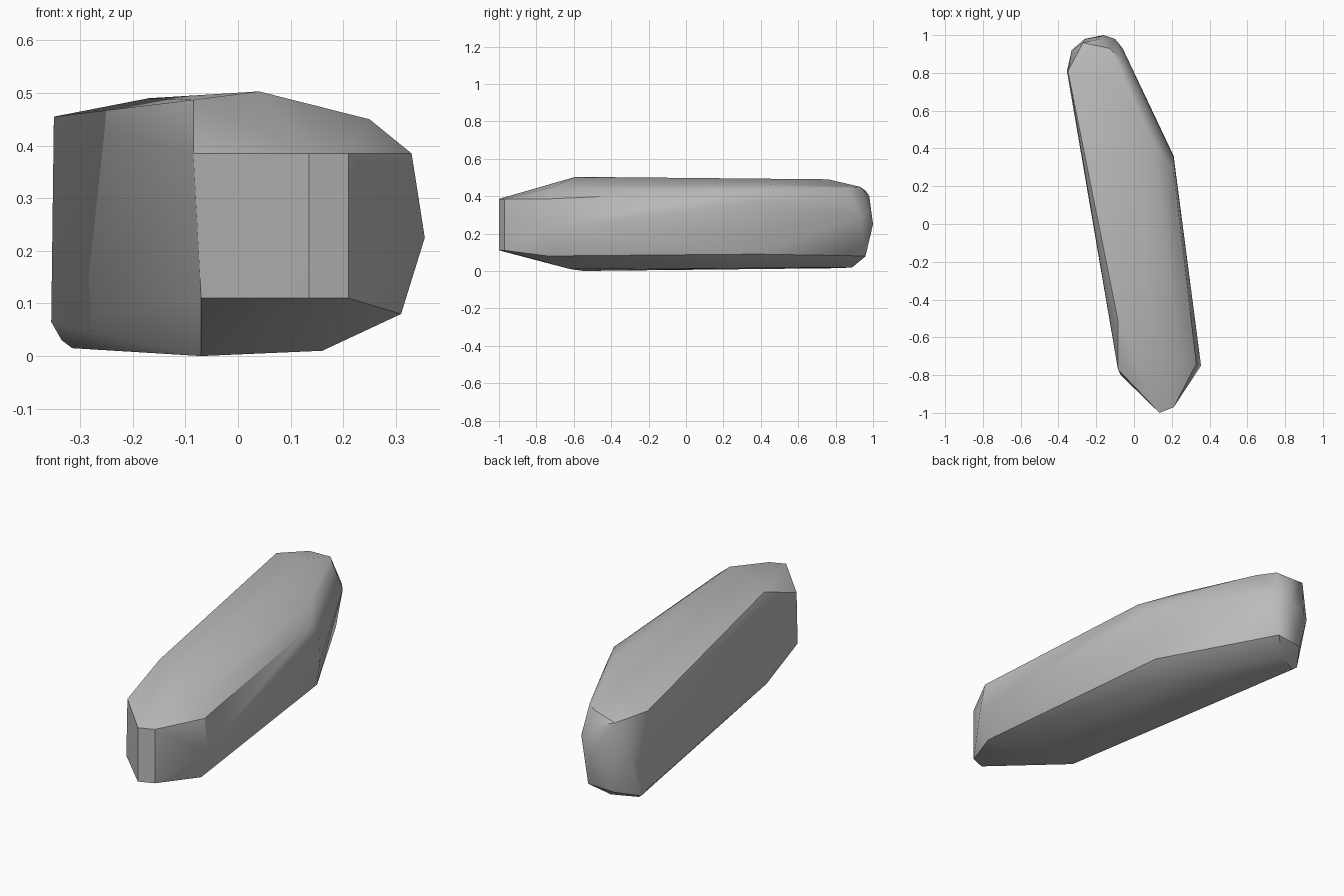
import bpy
import bmesh
from mathutils import Vector

default_cube = bpy.data.objects.get("Cube")
if default_cube:
    bpy.data.objects.remove(default_cube, do_unlink=True)

# Corner points of the stone, grouped by region, in hundredths of a unit
front_nose = [(13.5, -100, 38.5), (13.5, -100, 11), (21, -97, 38.5), (21, -97, 11)]
left_flat = [(-8.5, -77, 38.5), (-8.5, -51, 48.7), (-7, -80, 11), (-7, -55, 0),
             (-35, 81, 45.5), (-35.5, 81, 6.5), (-33.5, 84, 3), (-31.5, 83, 1.5)]
right_shoulder = [(33, -74, 38.5), (35.5, -75, 22.5), (31, -74, 8),
                  (25, -71, 45), (21, 35, 36), (21, 36, 22), (18, 38, 9)]
top_ridge = [(4, -59, 50.3), (21, 28, 43), (10, 44, 46), (-17, 76, 49)]
underside = [(16, -62, 1), (8, 35, 1.5), (-20, 89, 2)]
back_cap = [(-13, 93, 45), (-18, 98, 40), (-27, 96, 43), (-33, 92, 26),
            (-26, 98, 25), (-16, 100, 25), (-10, 98, 30), (-6, 93, 30),
            (-12, 96, 8), (-26, 95, 7), (-6, 86, 44)]


def make_material(name, value):
    material = bpy.data.materials.new(name)
    material.use_nodes = True
    colour = (value, value, value, 1)
    material.diffuse_color = colour
    shader = material.node_tree.nodes["Principled BSDF"]
    shader.inputs["Base Color"].default_value = colour
    shader.inputs["Roughness"].default_value = 1
    return material


def build_hull(name, regions, material):
    """Wrap the region corners in one convex faceted shell."""
    bm = bmesh.new()
    for region in regions:
        for corner in region:
            bm.verts.new(Vector(corner) / 100)
    hull = bmesh.ops.convex_hull(bm, input=bm.verts)
    unused = {g for key in ("geom_interior", "geom_unused") for g in hull[key]}
    loose = [g for g in unused if isinstance(g, bmesh.types.BMVert)]
    bmesh.ops.delete(bm, geom=loose, context="VERTS")
    bmesh.ops.recalc_face_normals(bm, faces=bm.faces)

    mesh = bpy.data.meshes.new(name)
    bm.to_mesh(mesh)
    bm.free()
    mesh.materials.append(material)
    stone = bpy.data.objects.new(name, mesh)
    bpy.context.collection.objects.link(stone)
    return stone


grey_stone = make_material("grey stone", 0.5)
stone = build_hull("long_stone",
                   [front_nose, left_flat, right_shoulder, top_ridge, underside, back_cap],
                   grey_stone)

# Soft shading across shallow facets, crisp at the strong edges
bpy.ops.object.select_all(action="DESELECT")
stone.select_set(True)
bpy.context.view_layer.objects.active = stone
bpy.ops.object.shade_smooth_by_angle(angle=0.55)
